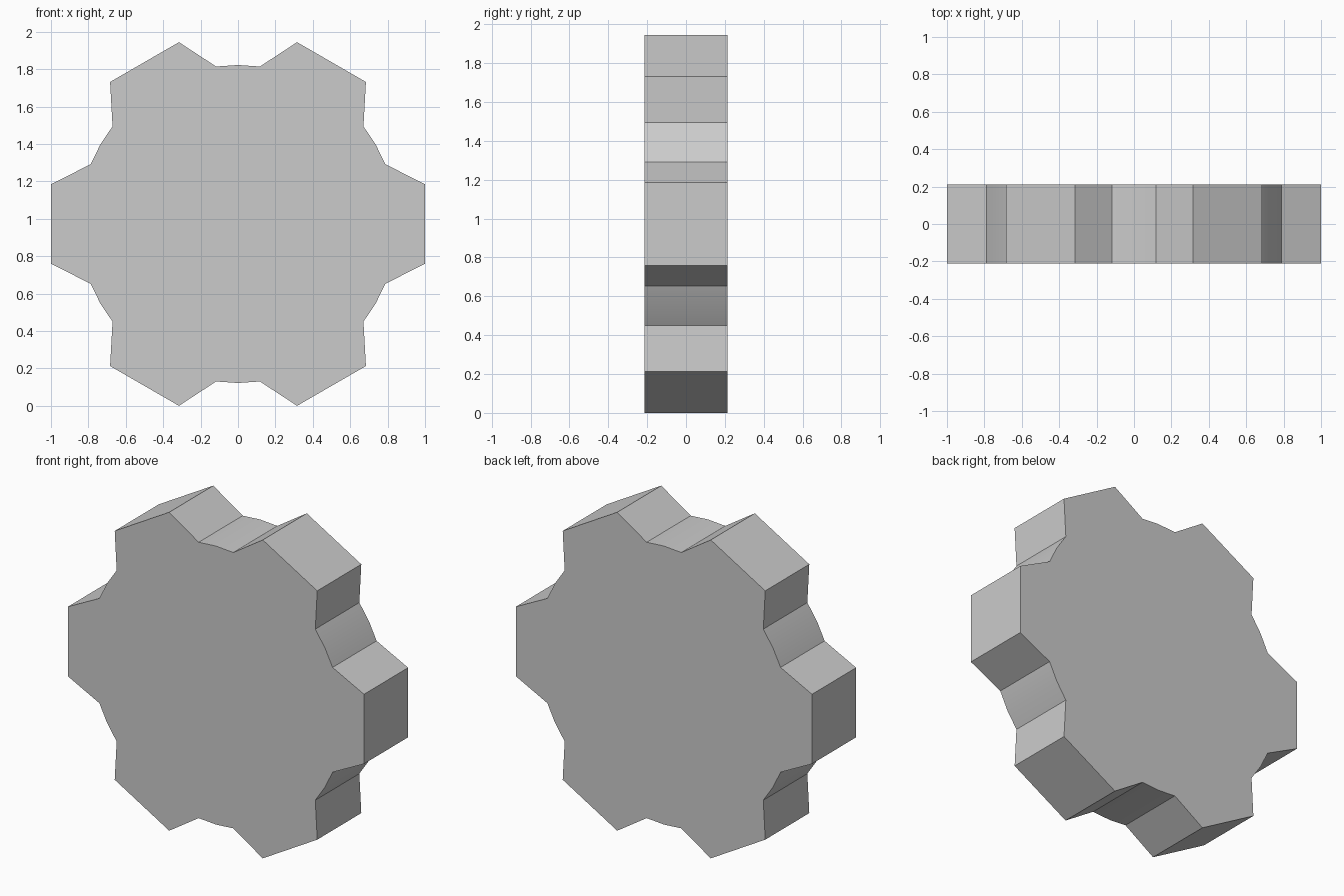
import bpy, bmesh
from math import sin, cos, radians

if "Cube" in bpy.data.objects:
    bpy.data.objects.remove(bpy.data.objects["Cube"])

TEETH = 6
TIP_R, ROOT_R = 1.022, 0.85
HALF_DEPTH = 0.2125
CENTRE_Z = TIP_R * sin(radians(72))

# One tooth plus the shallow valley after it: (radius, angle in degrees)
tooth = [(TIP_R, -12), (TIP_R, 12), (ROOT_R, 22.1), (ROOT_R, 30), (ROOT_R, 37.9)]

# Gear outline, extruded front to back
bm = bmesh.new()
outline = []
for i in range(TEETH):
    for r, a in tooth:
        t = radians(a + i * 360 / TEETH)
        outline.append(bm.verts.new((r * cos(t), -HALF_DEPTH, CENTRE_Z + r * sin(t))))
front = bm.faces.new(outline)
ext = bmesh.ops.extrude_face_region(bm, geom=[front], use_keep_orig=True)
back_verts = [g for g in ext["geom"] if isinstance(g, bmesh.types.BMVert)]
bmesh.ops.translate(bm, verts=back_verts, vec=(0, 2 * HALF_DEPTH, 0))
bmesh.ops.recalc_face_normals(bm, faces=bm.faces[:])

mesh = bpy.data.meshes.new("gear_wheel")
bm.to_mesh(mesh)
bm.free()
gear = bpy.data.objects.new("gear_wheel", mesh)
bpy.context.collection.objects.link(gear)

# Smooth only the curved valleys
bpy.context.view_layer.objects.active = gear
gear.select_set(True)
bpy.ops.object.shade_smooth_by_angle(angle=radians(25))
